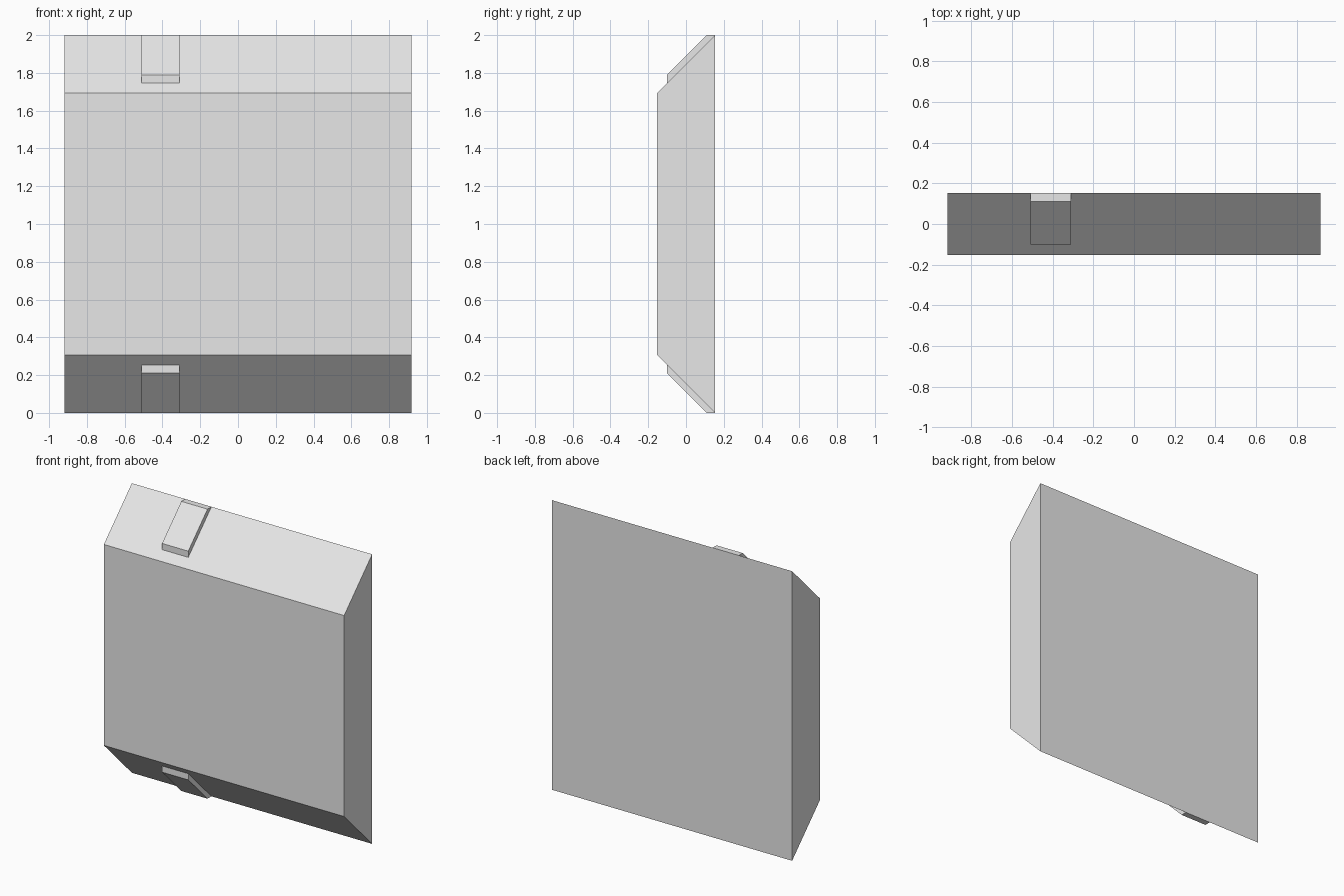
import bpy, bmesh

cube = bpy.data.objects.get("Cube")
if cube:
    bpy.data.objects.remove(cube, do_unlink=True)

grey = bpy.data.materials.new("light_grey")
grey.use_nodes = True
grey.diffuse_color = (0.8, 0.8, 0.8, 1)
grey.node_tree.nodes["Principled BSDF"].inputs["Base Color"].default_value = (0.8, 0.8, 0.8, 1)


def extrude_profile(name, profile, x0, x1):
    """Extrude a closed (y, z) outline along x."""
    bm = bmesh.new()
    face = bm.faces.new([bm.verts.new((x0, y, z)) for y, z in profile])
    result = bmesh.ops.extrude_face_region(bm, geom=[face])
    moved = [v for v in result["geom"] if isinstance(v, bmesh.types.BMVert)]
    bmesh.ops.translate(bm, verts=moved, vec=(x1 - x0, 0, 0))
    bmesh.ops.recalc_face_normals(bm, faces=bm.faces)
    mesh = bpy.data.meshes.new(name)
    bm.to_mesh(mesh)
    bm.free()
    mesh.materials.append(grey)
    obj = bpy.data.objects.new(name, mesh)
    bpy.context.collection.objects.link(obj)
    return obj


height, half_width, half_depth = 2.0, 0.918, 0.153
bevel = 2 * half_depth

# Panel with sloped top and bottom edges
extrude_profile("panel", [
    (half_depth, 0), (half_depth, height),
    (-half_depth, height - bevel), (-half_depth, bevel),
], -half_width, half_width)

# Thin tabs lying on the two slopes
tab_front, tab_rise = -0.10, 0.043
slope_z = height - (half_depth - tab_front)
tab = [
    (half_depth, height), (half_depth - tab_rise, height),
    (tab_front, slope_z + tab_rise), (tab_front, slope_z),
]
extrude_profile("upper_tab", tab, -0.51, -0.31)
extrude_profile("lower_tab", [(y, height - z) for y, z in tab], -0.51, -0.31)
